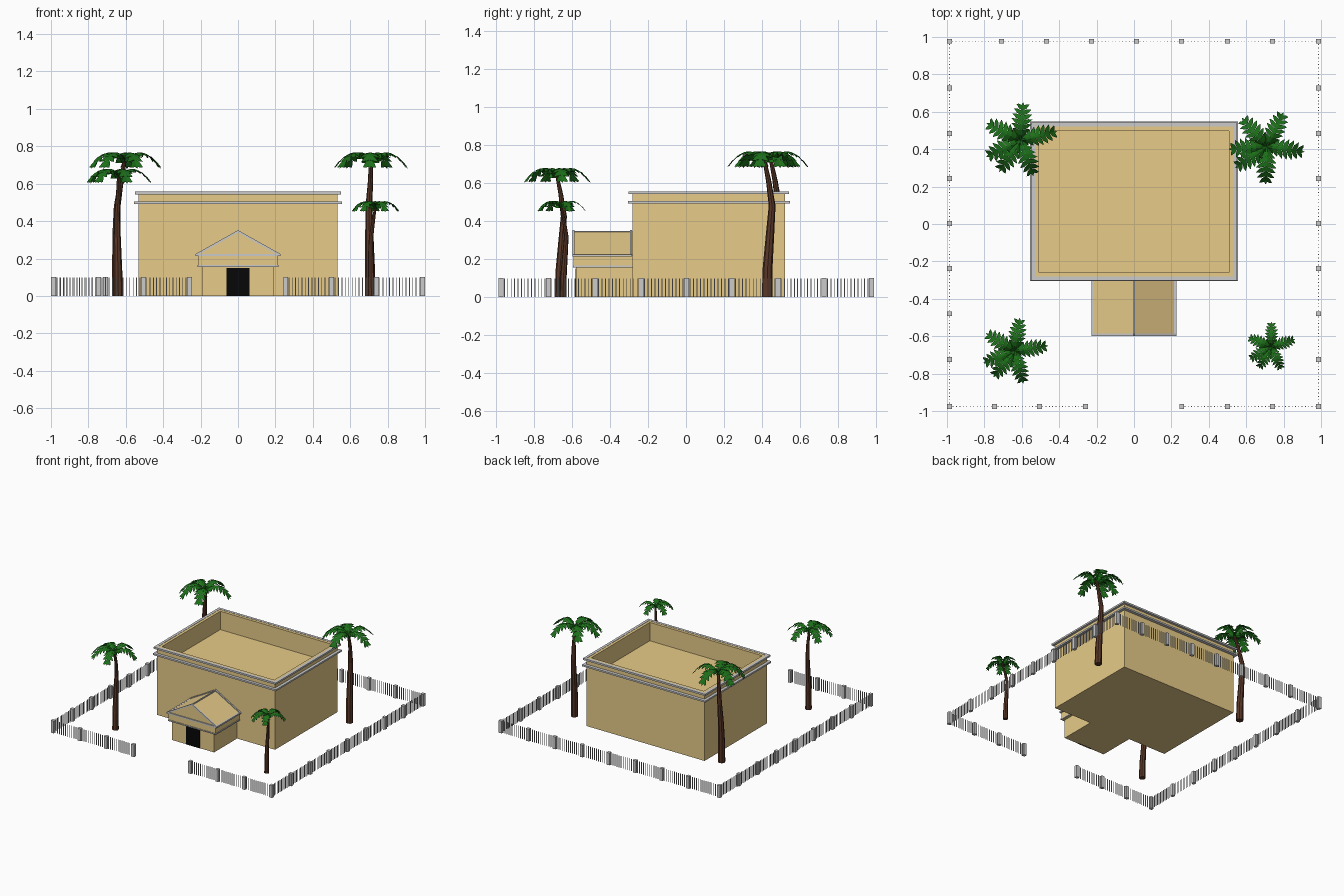
import bpy, bmesh, math
from mathutils import Vector, Matrix

if "Cube" in bpy.data.objects:
    bpy.data.objects.remove(bpy.data.objects["Cube"])


def material(name, rgb):
    m = bpy.data.materials.new(name)
    m.diffuse_color = (*rgb, 1)
    m.use_nodes = True
    m.node_tree.nodes["Principled BSDF"].inputs["Base Color"].default_value = m.diffuse_color
    return m


TAN = material("sandstone", (0.80, 0.60, 0.25))
BLACK = material("dark_opening", (0.002, 0.002, 0.002))
GREEN = material("leaf_green", (0.012, 0.16, 0.01))
BROWN = material("bark_brown", (0.10, 0.038, 0.02))


def finish(bm, name, mat=None):
    me = bpy.data.meshes.new(name)
    bm.to_mesh(me)
    bm.free()
    ob = bpy.data.objects.new(name, me)
    bpy.context.collection.objects.link(ob)
    if mat:
        me.materials.append(mat)
    return ob


def add_box(bm, x0, x1, y0, y1, z0, z1):
    mat = Matrix.Translation(((x0 + x1) / 2, (y0 + y1) / 2, (z0 + z1) / 2))
    mat = mat @ Matrix.Diagonal((x1 - x0, y1 - y0, z1 - z0, 1))
    return bmesh.ops.create_cube(bm, size=1, matrix=mat)


def box(name, mat, *dims):
    bm = bmesh.new()
    add_box(bm, *dims)
    return finish(bm, name, mat)


def add_beam(bm, a, b, w):
    a, b = Vector(a), Vector(b)
    d = b - a
    mat = Matrix.Translation((a + b) / 2) @ d.to_track_quat('Z', 'Y').to_matrix().to_4x4()
    bmesh.ops.create_cube(bm, size=1, matrix=mat @ Matrix.Diagonal((w, w, d.length + w, 1)))


# Main hall with a sunken roof behind a parapet
bm = bmesh.new()
add_box(bm, -0.533, 0.533, -0.283, 0.522, 0, 0.555)
bm.normal_update()
top = [f for f in bm.faces if f.normal.z > 0.9]
bmesh.ops.inset_region(bm, faces=top, thickness=0.035)
floor = bmesh.ops.extrude_discrete_faces(bm, faces=top)["faces"]
bmesh.ops.translate(bm, verts=floor[0].verts[:], vec=(0, 0, -0.15))
finish(bm, "main_hall", TAN)


# Grey cornice bands around the hall
def cornice(name, ox, y0, y1, z0, z1):
    t = ox - 0.53
    bm = bmesh.new()
    add_box(bm, -ox, ox, y0, y0 + t, z0, z1)
    add_box(bm, -ox, ox, y1 - t, y1, z0, z1)
    for s in (-1, 1):
        add_box(bm, *sorted((s * ox, s * 0.53)), y0 + t, y1 - t, z0, z1)
    finish(bm, name)


cornice("upper_cornice", 0.552, -0.302, 0.542, 0.543, 0.557)
cornice("lower_cornice", 0.556, -0.306, 0.547, 0.492, 0.505)

# Entrance porch
box("porch_body", TAN, -0.19, 0.19, -0.58, -0.27, 0, 0.16)
box("porch_entablature", TAN, -0.212, 0.212, -0.592, -0.283, 0.155, 0.222)
box("doorway", BLACK, -0.062, 0.062, -0.583, -0.57, 0, 0.15)

# Gabled porch roof
bm = bmesh.new()
tri = [bm.verts.new((x, -0.59, z)) for x, z in ((-0.218, 0.222), (0.218, 0.222), (0, 0.344))]
face = bm.faces.new(tri)
ext = bmesh.ops.extrude_face_region(bm, geom=[face])["geom"]
bmesh.ops.translate(bm, verts=[g for g in ext if isinstance(g, bmesh.types.BMVert)], vec=(0, 0.307, 0))
bmesh.ops.recalc_face_normals(bm, faces=bm.faces[:])
finish(bm, "porch_roof", TAN)

# Grey mouldings on the porch edges
bm = bmesh.new()
yf, yb = -0.592, -0.29
add_beam(bm, (0, yf, 0.344), (0, yb, 0.344), 0.009)
for s in (-1, 1):
    add_beam(bm, (s * 0.220, yf, 0.219), (s * 0.220, yb, 0.219), 0.012)
    add_beam(bm, (s * 0.212, yf, 0.160), (s * 0.212, yb, 0.160), 0.009)
    add_beam(bm, (s * 0.220, yf, 0.222), (0, yf, 0.345), 0.011)
    add_beam(bm, (s * 0.220, yb, 0.222), (0, yb, 0.345), 0.011)
add_beam(bm, (-0.220, yf, 0.219), (0.220, yf, 0.219), 0.012)
add_beam(bm, (-0.212, yf, 0.160), (0.212, yf, 0.160), 0.009)
finish(bm, "porch_mouldings")

# Fence posts and pickets, with a gateway at the front
posts, pickets = bmesh.new(), bmesh.new()
E = 0.987


def fence_run(stops, place):
    for i, s in enumerate(stops):
        x, y = place(s)
        add_box(posts, x - 0.013, x + 0.013, y - 0.013, y + 0.013, 0, 0.1)
        if i + 1 < len(stops):
            n = round((stops[i + 1] - s) / 0.018)
            for k in range(1, n):
                x, y = place(s + (stops[i + 1] - s) * k / n)
                add_box(pickets, x - 0.0022, x + 0.0022, y - 0.0022, y + 0.0022, 0, 0.098)


side = [-0.725, -0.48, -0.238, 0.003, 0.243, 0.484, 0.728]
fence_run([-E, -0.708, -0.468, -0.227, 0.013, 0.254, 0.5, 0.74, E], lambda s: (s, 0.977))
for sx in (-E, E):
    fence_run([-0.975] + side + [0.977], lambda s: (sx, s))
fence_run([-E, -0.745, -0.505, -0.26], lambda s: (s, -0.975))
fence_run([0.255, 0.5, 0.74, E], lambda s: (s, -0.975))
finish(posts, "fence_posts")
finish(pickets, "fence_pickets")


# Palm trunk: bent, tapering eight-sided tube
def trunk(name, base, scale, lean):
    path = [(0, 0, 0, 0.028), (-0.002, 0.002, 0.15, 0.026), (-0.006, 0.015, 0.33, 0.022),
            (-0.008, 0.026, 0.48, 0.018), (0, 0.008, 0.61, 0.014), (0.002, -0.014, 0.718, 0.010)]
    bm = bmesh.new()
    rings = []
    for x, y, z, r in path:
        x += lean / scale * (z / 0.718) ** 4
        rings.append([bm.verts.new((x + r * math.cos(k * math.pi / 4),
                                    y + r * math.sin(k * math.pi / 4), z)) for k in range(8)])
    for a, b in zip(rings, rings[1:]):
        for k in range(8):
            bm.faces.new((a[k], a[(k + 1) % 8], b[(k + 1) % 8], b[k]))
    bm.faces.new(rings[0][::-1])
    bm.faces.new(rings[-1])
    ob = finish(bm, name, BROWN)
    ob.location, ob.scale = base, (scale,) * 3


# Palm crown: arching fronds with paired pointed leaflets
def rib(t):
    return Vector((0.184 * t, 0, 0.718 + 0.05 * (1 - ((t - 0.45) / 0.45) ** 2)))


def crown(name, base, scale, lean, turn):
    bm = bmesh.new()
    steps, w = 7, 0.005
    for deg in (86, 14, 290, 236, 206, 153):
        start = len(bm.verts)
        for i in range(steps):
            p, q = rib(i / steps), rib((i + 1) / steps)
            bm.faces.new([bm.verts.new(v) for v in (p + Vector((0, -w, 0)), q + Vector((0, -w, 0)),
                                                    q + Vector((0, w, 0)), p + Vector((0, w, 0)))])
            reach = 0.056 * math.sin(math.pi * (0.22 + 0.66 * i / steps))
            for s in (-1, 1):
                fore = q + Vector((0.010, s * reach * 0.6, -0.008))
                aft = p + Vector((0.013, s * reach * 0.6, -0.008))
                tip = (p + q) / 2 + Vector((0.022, s * reach, -0.022))
                pts = [p, q, fore, tip, aft]
                bm.faces.new([bm.verts.new(v) for v in (pts if s > 0 else pts[::-1])])
        end = rib(1)
        bm.faces.new([bm.verts.new(end + Vector(o)) for o in
                      ((0, -0.010, 0), (0.02, 0, -0.014), (0, 0.010, 0))])
        bm.verts.ensure_lookup_table()
        bmesh.ops.rotate(bm, verts=bm.verts[start:], cent=(0, 0, 0),
                         matrix=Matrix.Rotation(math.radians(deg + turn), 3, 'Z'))
    bmesh.ops.translate(bm, verts=bm.verts[:], vec=(lean / scale + 0.002, -0.014, 0))
    ob = finish(bm, name, GREEN)
    ob.location, ob.scale = base, (scale,) * 3


# label, base x, base y, scale, sideways lean, crown turn
palms = [("back_left", -0.645, 0.462, 1.0, 0.036, 0), ("back_right", 0.708, 0.428, 1.0, 0, -22),
         ("front_left", -0.64, -0.667, 0.885, 0, -5), ("front_right", 0.713, -0.648, 0.66, 0.02, 4)]
for label, x, y, s, lean, turn in palms:
    trunk("palm_trunk_" + label, (x, y, 0), s, lean)
    crown("palm_crown_" + label, (x, y, 0), s, lean, turn)
